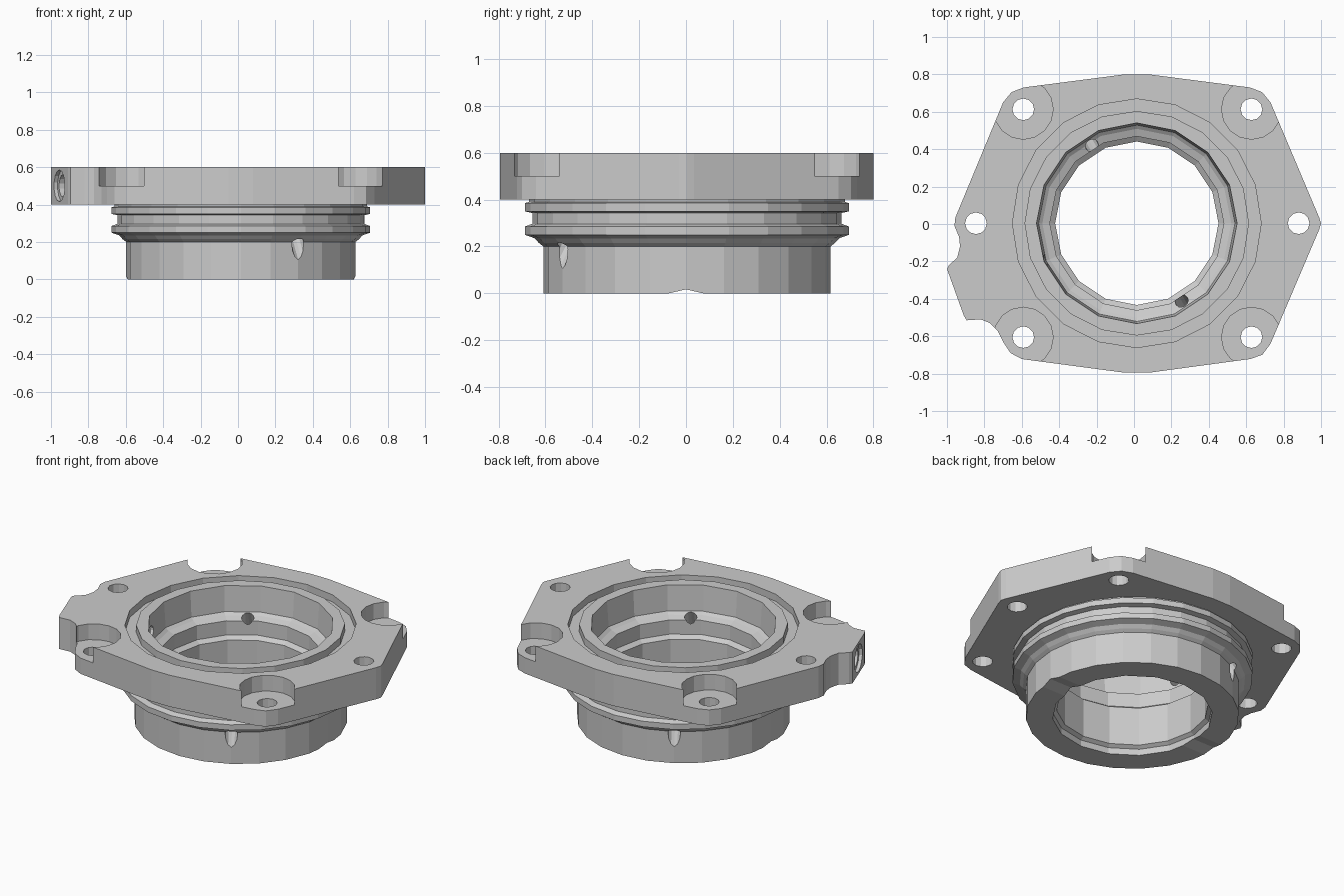
import bpy, bmesh
from math import pi, sin, cos
from mathutils import Vector

if "Cube" in bpy.data.objects:
    bpy.data.objects.remove(bpy.data.objects["Cube"])

CX, CY = 0.015, 0.004


def finish(bm, name):
    bmesh.ops.recalc_face_normals(bm, faces=bm.faces)
    me = bpy.data.meshes.new(name)
    bm.to_mesh(me)
    bm.free()
    ob = bpy.data.objects.new(name, me)
    bpy.context.collection.objects.link(ob)
    return ob


def prism(name, pts, z0, z1):
    bm = bmesh.new()
    f = bm.faces.new([bm.verts.new((x, y, z0)) for x, y in pts])
    ext = bmesh.ops.extrude_face_region(bm, geom=[f])
    vs = [v for v in ext["geom"] if isinstance(v, bmesh.types.BMVert)]
    bmesh.ops.translate(bm, verts=vs, vec=(0, 0, z1 - z0))
    return finish(bm, name)


def lathe(name, prof, n, ring=False):
    """Solid of revolution about the hub axis; ring closes the profile on itself."""
    bm = bmesh.new()
    loops = [[bm.verts.new((CX + r * sin(2 * pi * i / n), CY + r * cos(2 * pi * i / n), z))
              for i in range(n)] for r, z in prof]
    pairs = list(zip(loops, loops[1:])) + ([(loops[-1], loops[0])] if ring else [])
    for a, b in pairs:
        for i in range(n):
            j = (i + 1) % n
            bm.faces.new((a[i], a[j], b[j], b[i]))
    if not ring:
        bm.faces.new(loops[0])
        bm.faces.new(loops[-1])
    return finish(bm, name)


def rod(name, a, b, r, n=12):
    a, b = Vector(a), Vector(b)
    bm = bmesh.new()
    bmesh.ops.create_cone(bm, cap_ends=True, segments=n, radius1=r, radius2=r,
                          depth=(b - a).length)
    bm.transform((b - a).to_track_quat('Z', 'Y').to_matrix().to_4x4())
    bmesh.ops.translate(bm, verts=bm.verts, vec=(a + b) / 2)
    return finish(bm, name)


def boolean(ob, other, op='DIFFERENCE'):
    m = ob.modifiers.new(op, 'BOOLEAN')
    m.operation, m.solver, m.object = op, 'EXACT', other
    bpy.context.view_layer.objects.active = ob
    bpy.ops.object.modifier_apply(modifier=m.name)
    bpy.data.objects.remove(other, do_unlink=True)


# mounting flange with the port lobe on its left front side
outline = [(-.05, .80), (.08, .80), (.62, .73), (.685, .705), (.73, .65),
           (.99, .035), (1, .004), (.99, -.03), (.73, -.64), (.685, -.70), (.62, -.722),
           (.08, -.795), (-.05, -.795), (-.60, -.722), (-.66, -.69), (-.70, -.63),
           (-.73, -.57), (-.77, -.53), (-.82, -.51), (-.895, -.515), (-.91, -.49),
           (-1, -.24), (-.99, -.22), (-.945, -.18), (-.93, -.12), (-.935, -.07),
           (-.96, -.01), (-.955, .035), (-.70, .65), (-.655, .705), (-.59, .73)]
body = prism("flanged_housing", outline, .4, .6)

# hub with the outer seal groove
hub = lathe("hub", [(.613, 0), (.613, .2), (.632, .215), (.65, .235), (.692, .25),
                    (.692, .285), (.66, .297), (.66, .343), (.692, .35),
                    (.692, .385), (.675, .39), (.675, .45)], 24)
boolean(body, hub, 'UNION')

# stepped bore
boolean(body, lathe("bore_cutter", [(.46, -.05), (.46, .04), (.437, .055), (.437, .30),
                                    (.465, .32), (.465, .41), (.505, .425),
                                    (.525, .44), (.54, .65)], 16))

# seal groove in the top face
boolean(body, lathe("groove_cutter", [(.60, .65), (.60, .555), (.665, .555), (.665, .65)],
                    20, ring=True))

# corner bolt holes with spot faces, and the two side bolt holes
for x in (-.592, .628):
    for y in (-.605, .613):
        boolean(body, rod("spot_cutter", (x, y, .5), (x, y, .7), .16, 16))
        boolean(body, rod("bolt_cutter", (x, y, .3), (x, y, .7), .058))
for x in (-.845, .88):
    boolean(body, rod("bolt_cutter", (x, .004, .3), (x, .004, .7), .058))

# slanted oil drillings from the bore ledge to the hub wall
for ang in (-pi / 3, 2 * pi / 3):
    def at(r, z):
        return (CX + r * cos(ang), CY + r * sin(ang), z)
    boolean(body, rod("drill_cutter", at(.435, .50), at(.66, .095), .036))

# stepped side port running from the lobe into the bore
port, inward = Vector((-.955, -.365, .5)), Vector((.94, .34, 0)).normalized()
for r, depth in ((.085, .02), (.06, .12), (.033, .55)):
    boolean(body, rod("port_cutter", port - inward * .05, port + inward * depth, r, 14))

# shallow vee across the bottom face
bm = bmesh.new()
ends = [[bm.verts.new((x, y, z)) for y, z in ((-.16, -.02), (.16, -.02), (0, .017))]
        for x in (-.8, .8)]
bm.faces.new(ends[0])
bm.faces.new(ends[1])
for i in range(3):
    j = (i + 1) % 3
    bm.faces.new((ends[0][i], ends[0][j], ends[1][j], ends[1][i]))
boolean(body, finish(bm, "vee_cutter"))
